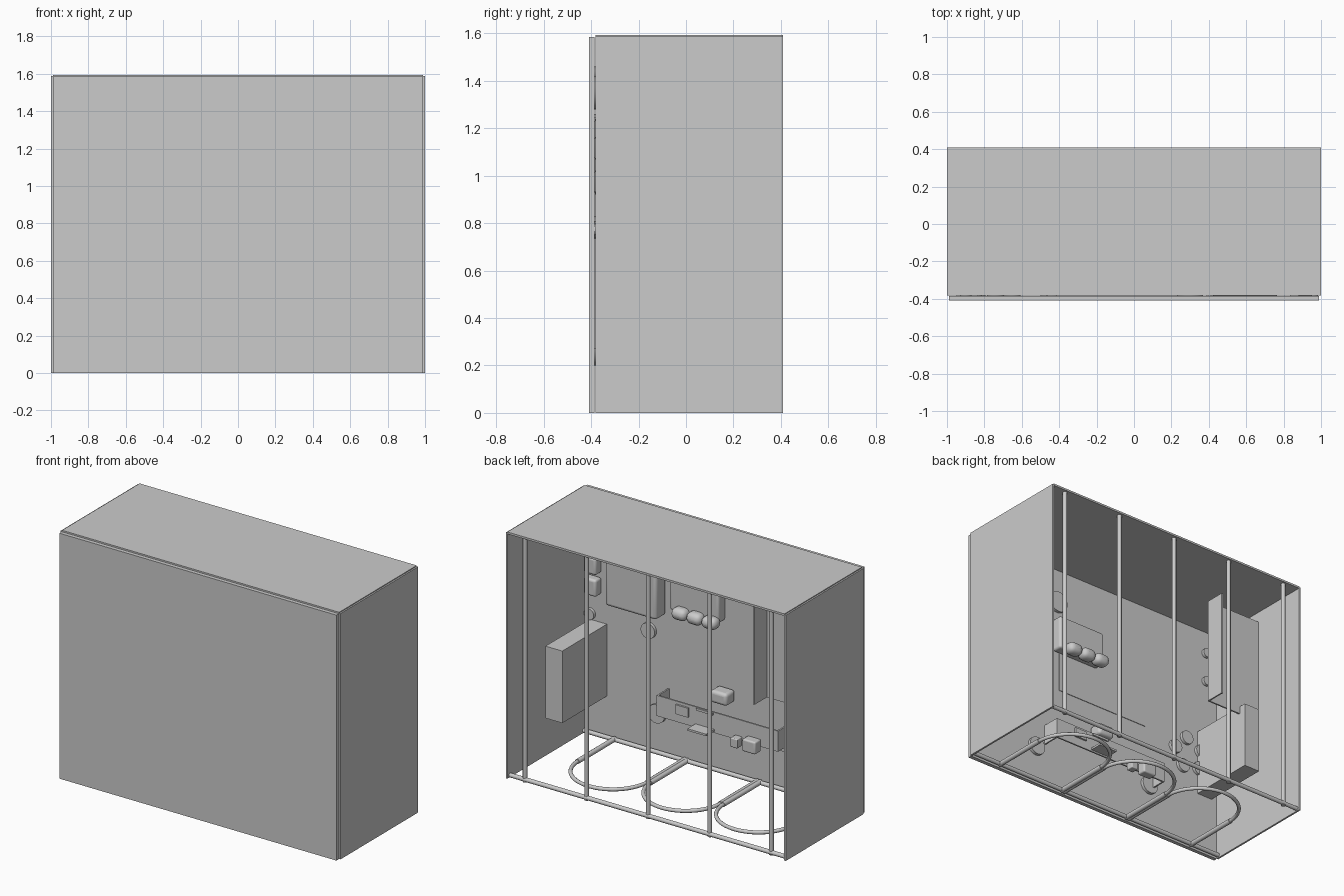
import bpy, math

if "Cube" in bpy.data.objects:
    bpy.data.objects.remove(bpy.data.objects["Cube"])

def smooth(o):
    bpy.ops.object.select_all(action='DESELECT')
    o.select_set(True)
    bpy.context.view_layer.objects.active = o
    bpy.ops.object.shade_smooth_by_angle()

# Box from its limits, with optional rounded edges
def box(name, x, y, z, bevel=0):
    lo, hi = zip(*(sorted(a) for a in (x, y, z)))
    bpy.ops.mesh.primitive_cube_add(size=1, location=[(a + b) / 2 for a, b in zip(lo, hi)])
    o = bpy.context.object
    o.name = name
    o.scale = [b - a for a, b in zip(lo, hi)]
    bpy.ops.object.transform_apply(location=False, rotation=False, scale=True)
    if bevel:
        m = o.modifiers.new("round", 'BEVEL')
        m.width, m.segments = bevel, 4
        smooth(o)
    return o

# Disc fixed to the inside of the front wall
def disc(name, x, z, r, depth=0.02):
    bpy.ops.mesh.primitive_cylinder_add(vertices=32, radius=r, depth=depth,
        location=(x, WALL + depth / 2, z), rotation=(math.pi / 2, 0, 0))
    bpy.context.object.name = name
    smooth(bpy.context.object)

# Round tube along a path
def tube(name, pts, r):
    c = bpy.data.curves.new(name, 'CURVE')
    c.dimensions = '3D'
    c.bevel_depth, c.bevel_resolution, c.use_fill_caps = r, 3, True
    s = c.splines.new('POLY')
    s.points.add(len(pts) - 1)
    for p, co in zip(s.points, pts):
        p.co = (*co, 1)
    o = bpy.data.objects.new(name, c)
    bpy.context.collection.objects.link(o)

WALL = -0.385

# Outer shell, open at the back and bottom
box("front_panel", (-0.99, 0.99), (-0.41, WALL), (0, 1.585))
box("top_panel", (-0.99, 0.99), (-0.382, 0.41), (1.58, 1.593))
for s, side in ((1, "right"), (-1, "left")):
    box(side + "_panel", (s * 0.988, s), (-0.382, 0.41), (0, 1.587))

# Rear posts and bottom rails
for i in range(5):
    x = -0.88 + 0.44 * i
    tube("rear_post", [(x, 0.385, 0), (x, 0.385, 1.58)], 0.014)
tube("rear_bottom_rail", [(-0.985, 0.388, 0.016), (0.985, 0.388, 0.016)], 0.014)
tube("front_bottom_rail", [(-0.985, -0.365, 0.016), (0.985, -0.365, 0.016)], 0.014)

# Three floor hoops: thicker straight legs and a half-round end
for cx in (-0.52, 0, 0.52):
    tube("hoop_arc", [(cx + 0.25 * math.cos(a * math.pi / 32), 0.25 * math.sin(a * math.pi / 32), 0.016)
                      for a in range(33)], 0.012)
    for s in (-1, 1):
        tube("hoop_leg", [(cx + s * 0.25, -0.375, 0.016), (cx + s * 0.25, 0.01, 0.016)], 0.016)

# Side blocks
box("right_block", (0.835, 0.955), (WALL, 0.07), (0.27, 0.735))
box("left_block", (-0.95, -0.835), (WALL, 0.07), (0.41, 0.85))

# Angled divider near the left wall
box("divider_fin", (-0.593, -0.583), (0.015, 0.147), (0.8, 1.51))
box("divider_plate", (-0.985, -0.587), (0.012, 0.022), (0.8, 1.51))

# Wall sheet and cabinets
box("wall_sheet", (-0.415, 0.281), (WALL, WALL + 0.004), (0.73, 1.245))
box("large_cabinet", (0.41, 0.777), (WALL, -0.28), (0.91, 1.25), 0.02)
box("small_cabinet", (-0.015, 0.335), (WALL, -0.31), (0.99, 1.215), 0.015)
for i in range(3):
    x = -0.025 + 0.107 * i
    box("cabinet_roll", (x, x + 0.105), (-0.335, -0.25), (0.96, 1.035), 0.034)
for z in (0.92, 1.06):
    box("corner_switch", (0.87, 0.96), (WALL, -0.32), (z, z + 0.11), 0.015)

# Low tray: U-shaped strip with fittings
box("tray_face", (-0.47, 0.398), (-0.277, -0.267), (0.305, 0.438))
for x in (-0.465, 0.393):
    box("tray_end", (x - 0.005, x + 0.005), (WALL, -0.272), (0.305, 0.438))
box("tray_plaque", (0.165, 0.255), (-0.268, -0.255), (0.36, 0.42))
box("tray_slot", (-0.01, 0.11), (-0.268, -0.258), (0.42, 0.435))
box("tray_ledge", (-0.015, 0.12), (-0.268, -0.185), (0.315, 0.328))
box("small_fitting", (-0.215, -0.165), (-0.268, -0.215), (0.275, 0.335), 0.006)
box("large_fitting", (-0.35, -0.255), (-0.268, -0.205), (0.275, 0.355), 0.01)
box("rounded_unit", (-0.085, 0.035), (WALL, -0.29), (0.48, 0.56), 0.02)

# Wall discs
for x, z, r in ((0.3, 1.35, 0.07), (0.53, 0.78, 0.05), (0.95, 0.775, 0.035), (0.47, 0.26, 0.06),
                (-0.44, 0.32, 0.06), (-0.9, 1.43, 0.03), (-0.9, 1.23, 0.03)):
    disc("wall_disc", x, z, r)
for i in range(5):
    a = math.radians(72 * i + 80)
    disc("cluster_disc", -0.76 + 0.11 * math.cos(a), 0.66 + 0.11 * math.sin(a), 0.045)
